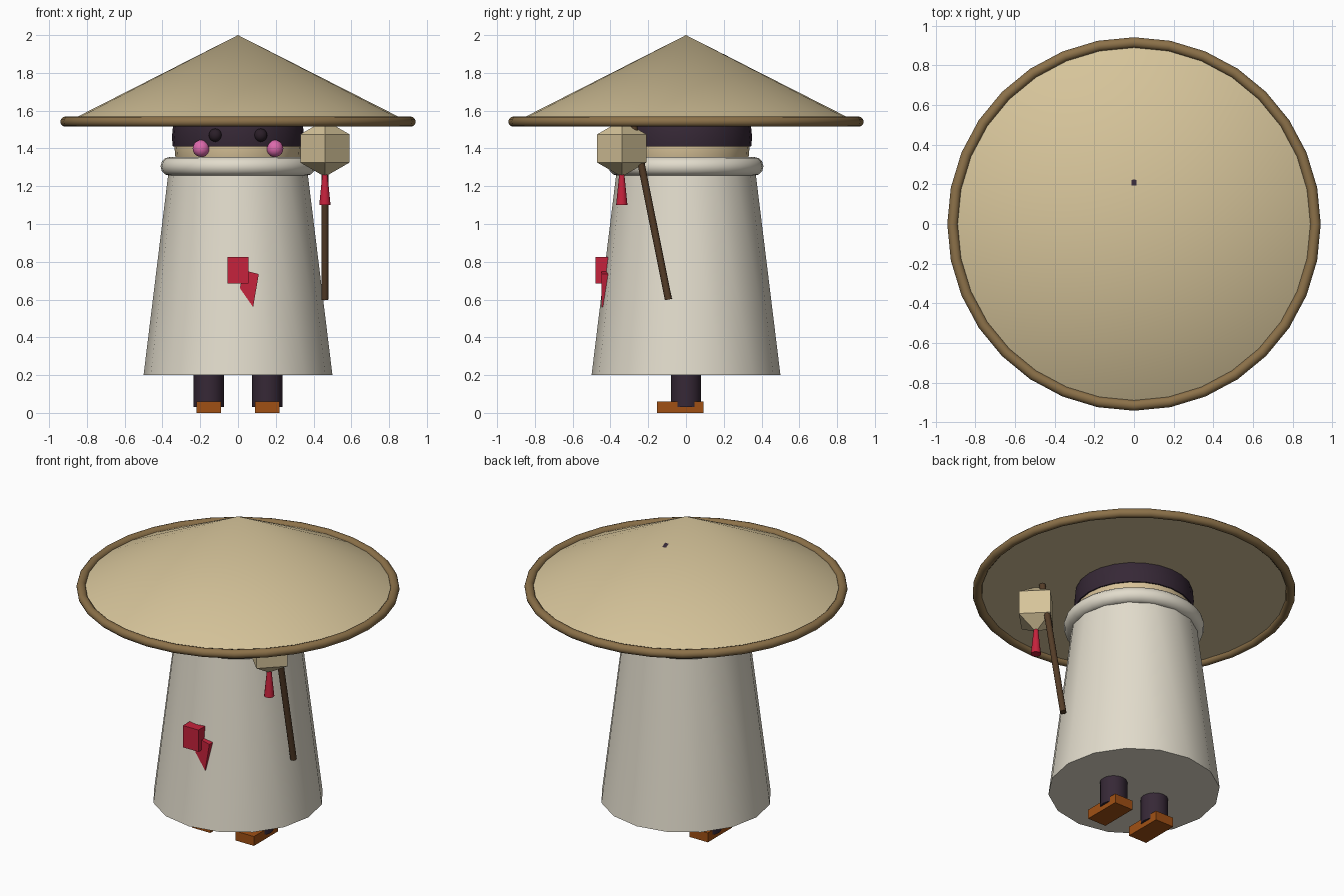
import bpy, bmesh, math
from mathutils import Vector

if "Cube" in bpy.data.objects:
    bpy.data.objects.remove(bpy.data.objects["Cube"], do_unlink=True)


def material(name, rgb):
    """Flat material from 0-255 display values, stored as linear."""
    col = [((c / 255 + 0.055) / 1.055) ** 2.4 for c in rgb] + [1.0]
    m = bpy.data.materials.new(name)
    m.use_nodes = True
    m.diffuse_color = col
    m.node_tree.nodes["Principled BSDF"].inputs["Base Color"].default_value = col
    return m


STRAW = material("straw", (214, 196, 154))
RIM = material("woven_rim", (140, 113, 73))
CLOTH = material("cream_cloth", (226, 220, 204))
HAIR = material("dark_plum", (54, 40, 54))
SKIN = material("skin", (216, 194, 152))
EYE = material("eye_black", (42, 30, 40))
PINK = material("blush_pink", (220, 105, 172))
RED = material("red", (198, 34, 60))
WOOD = material("dark_wood", (84, 60, 39))
SHOE = material("orange_leather", (160, 80, 20))


def finish(name, mat, smooth=True):
    ob = bpy.context.object
    ob.name = ob.data.name = name
    ob.data.materials.append(mat)
    if smooth:
        bpy.ops.object.shade_smooth_by_angle(angle=math.radians(35))
    return ob


def tube(name, mat, start, end, r1, r2, sides=16):
    a, b = Vector(start), Vector(end)
    bpy.ops.mesh.primitive_cone_add(
        vertices=sides, radius1=r1, radius2=r2, depth=(b - a).length,
        location=(a + b) / 2, rotation=(b - a).to_track_quat('Z', 'Y').to_euler())
    return finish(name, mat)


def ball(name, mat, loc, r, segments=16, rings=10, smooth=True):
    bpy.ops.mesh.primitive_uv_sphere_add(
        segments=segments, ring_count=rings, radius=r, location=loc)
    return finish(name, mat, smooth)


def ring(name, mat, z, major, minor, segments):
    bpy.ops.mesh.primitive_torus_add(
        location=(0, 0, z), major_radius=major, minor_radius=minor,
        major_segments=segments, minor_segments=12)
    return finish(name, mat)


def box(name, mat, loc, size):
    bpy.ops.mesh.primitive_cube_add(size=1, location=loc)
    bpy.context.object.scale = size
    bpy.ops.object.transform_apply(location=False, rotation=False, scale=True)
    return finish(name, mat, False)


# Wide conical hat with a rolled rim
tube("hat", STRAW, (0, 0, 1.54), (0, 0, 2), 0.905, 0, 32)
ring("hat_rim", RIM, 1.542, 0.914, 0.027, 32)

# Robe and padded collar
tube("robe", CLOTH, (0, 0, 0.2), (0, 0, 1.3), 0.5, 0.365)
ring("collar", CLOTH, 1.305, 0.36, 0.05, 32)

# Head, with a cap of hair cut flat at the bottom
ball("head", SKIN, (0, 0, 1.42), 0.338, 24, 16)
hair = ball("hair", HAIR, (0, 0, 1.46), 0.35, 24, 16)
bm = bmesh.new()
bm.from_mesh(hair.data)
cut = bmesh.ops.bisect_plane(
    bm, geom=bm.verts[:] + bm.edges[:] + bm.faces[:], plane_co=(0, 0, -0.05),
    plane_no=(0, 0, -1), clear_outer=True)
rim = [e for e in cut["geom_cut"] if isinstance(e, bmesh.types.BMEdge)]
for e in rim:
    e.smooth = False
bmesh.ops.contextual_create(bm, geom=rim)
bm.to_mesh(hair.data)
bm.free()
ball("hair_bun", HAIR, (0, 0.165, 1.806), 0.1)

# Paired face and leg parts
for side, s in (("left", 1), ("right", -1)):
    ball(side + "_eye", EYE, (s * 0.12, -0.325, 1.47), 0.035)
    ball(side + "_cheek", PINK, (s * 0.195, -0.285, 1.4), 0.045)
    tube(side + "_leg", HAIR, (s * 0.155, 0, 0.03), (s * 0.155, 0, 0.3), 0.08, 0.08)
    box(side + "_shoe", SHOE, (s * 0.155, -0.03, 0.03), (0.13, 0.245, 0.06))

# Leaning staff with a hanging lantern and tassel
tube("staff", WOOD, (0.46, -0.093, 0.6), (0.46, -0.29, 1.58), 0.019, 0.019, 12)
ball("lantern", STRAW, (0.46, -0.34, 1.4), 0.15, 4, 2, smooth=False)
tube("tassel", RED, (0.46, -0.34, 1.1), (0.46, -0.34, 1.28), 0.03, 0.012, 12)

# Red sash knot and its loose tail on the front of the robe
box("sash_knot", RED, (0, -0.445, 0.755), (0.11, 0.07, 0.14))
outline = [(0.01, 0.66), (0.08, 0.56), (0.11, 0.735), (0.03, 0.755)]
mesh = bpy.data.meshes.new("sash_tail")
bm = bmesh.new()
face = bm.faces.new([bm.verts.new((x, -0.448, z)) for x, z in outline])
back = bmesh.ops.extrude_face_region(bm, geom=[face])["geom"]
bmesh.ops.translate(bm, vec=(0, 0.04, 0),
                    verts=[v for v in back if isinstance(v, bmesh.types.BMVert)])
bmesh.ops.recalc_face_normals(bm, faces=bm.faces)
bm.to_mesh(mesh)
bm.free()
mesh.materials.append(RED)
bpy.context.collection.objects.link(bpy.data.objects.new("sash_tail", mesh))
